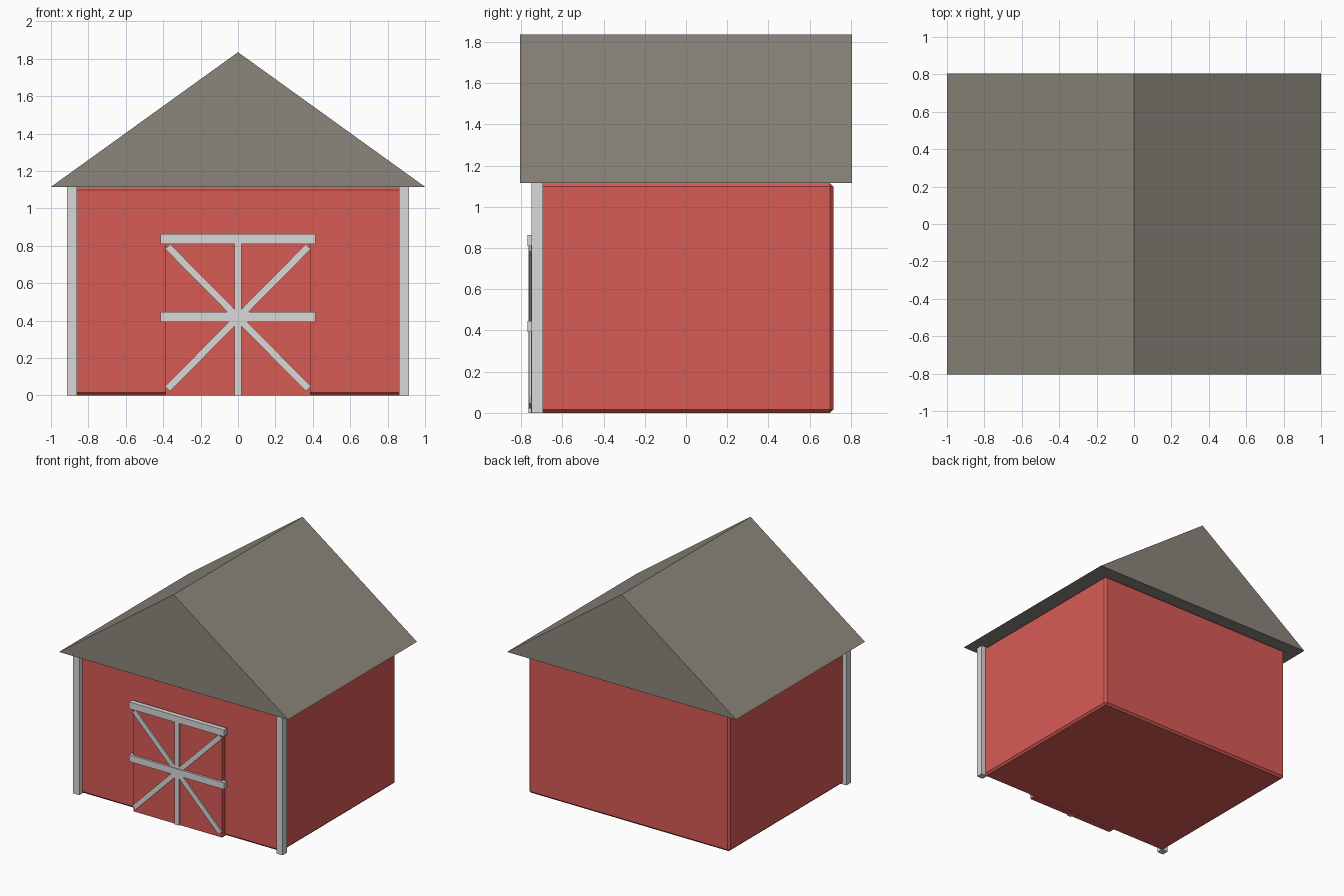
import bpy
import math

default = bpy.data.objects.get("Cube")
if default:
    bpy.data.objects.remove(default, do_unlink=True)


def make_material(name, color):
    mat = bpy.data.materials.new(name)
    mat.use_nodes = True
    rgba = (*color, 1.0)
    mat.diffuse_color = rgba
    mat.node_tree.nodes["Principled BSDF"].inputs["Base Color"].default_value = rgba
    return mat


red = make_material("barn red", (0.69, 0.105, 0.091))
white = make_material("trim white", (0.69, 0.69, 0.69))
grey = make_material("roof grey", (0.26, 0.24, 0.20))


def box(name, low, high, mat, bevel=0.0, tilt=0.0):
    """Box between two corners, optionally bevelled or tilted about y."""
    center = [(a + b) / 2 for a, b in zip(low, high)]
    bpy.ops.mesh.primitive_cube_add(size=1, location=center)
    obj = bpy.context.object
    obj.name = name
    obj.scale = [b - a for a, b in zip(low, high)]
    bpy.ops.object.transform_apply(location=False, rotation=False, scale=True)
    obj.rotation_euler.y = tilt
    obj.data.materials.append(mat)
    if bevel:
        mod = obj.modifiers.new("edge bevel", "BEVEL")
        mod.width = bevel
        mod.segments = 1
    return obj


# Walls with softened edges
box("barn_walls", (-0.88, -0.715, 0), (0.88, 0.715, 1.115), red, bevel=0.016)

# Solid gable roof
profile = [(-1, 1.115), (1, 1.115), (0, 1.835)]
verts = [(x, y, z) for y in (-0.805, 0.805) for x, z in profile]
faces = [(0, 1, 2), (5, 4, 3), (0, 3, 4, 1), (1, 4, 5, 2), (2, 5, 3, 0)]
mesh = bpy.data.meshes.new("gable_roof")
mesh.from_pydata(verts, [], faces)
mesh.materials.append(grey)
roof = bpy.data.objects.new("gable_roof", mesh)
bpy.context.collection.objects.link(roof)

# Front corner posts
for side, x in (("left", 0.8875), ("right", -0.8875)):
    box(side + "_corner_post", (x - 0.0275, -0.75, 0), (x + 0.0275, -0.695, 1.115), white)

# Door panel
box("door_panel", (-0.387, -0.752, 0), (0.387, -0.70, 0.83), red)

# Horizontal and vertical door trim
for name, z in (("door_top_rail", 0.81), ("door_middle_rail", 0.393)):
    box(name, (-0.415, -0.768, z), (0.415, -0.73, z + 0.053), white)
box("door_center_stile", (-0.019, -0.764, 0), (0.019, -0.735, 0.82), white)

# Crossed door braces
for name, sign in (("door_brace_rising", -1), ("door_brace_falling", 1)):
    box(name, (-0.535, -0.762, 0.397), (0.535, -0.735, 0.435), white,
        tilt=sign * math.radians(45.3))
